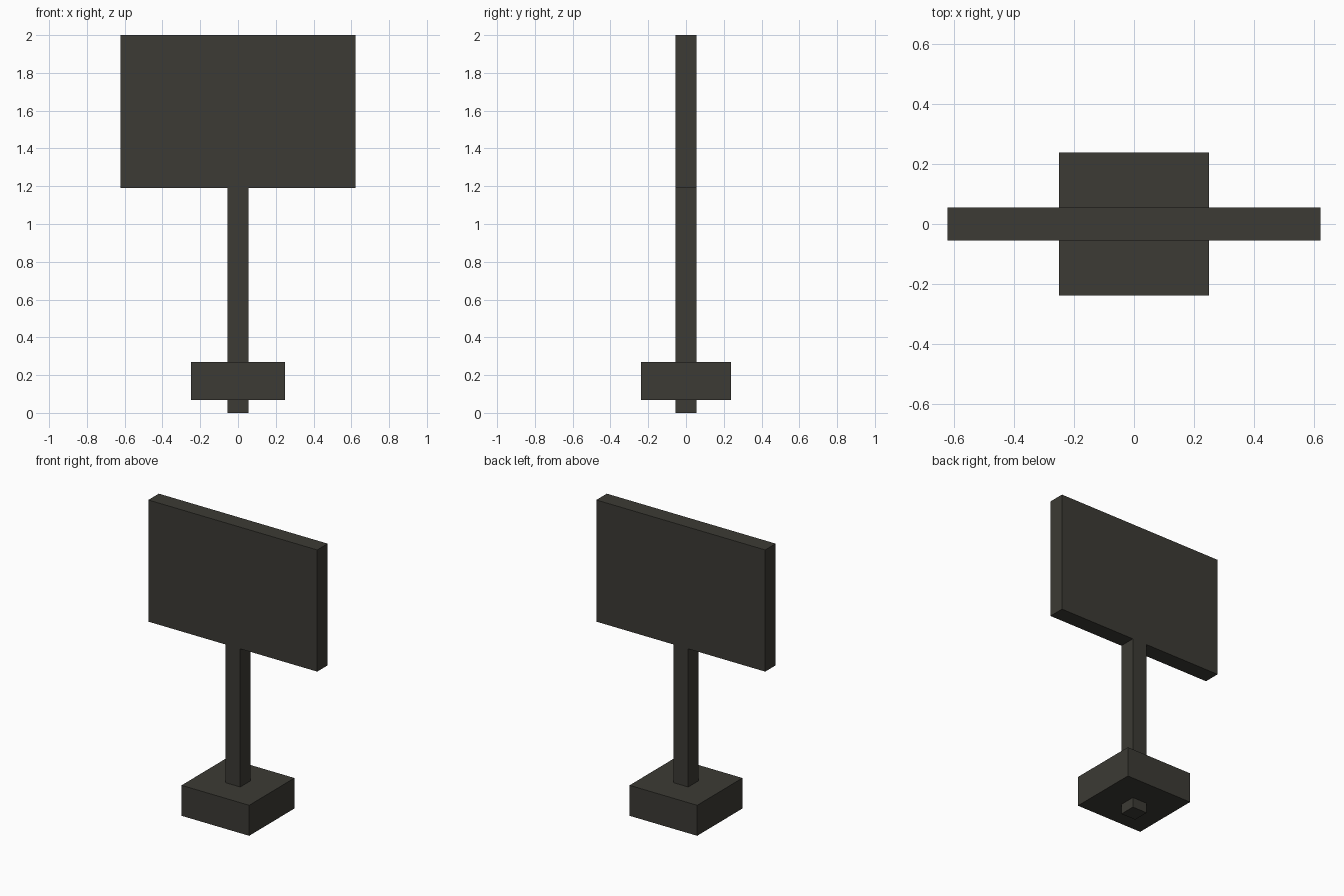
import bpy
import bmesh
from mathutils import Vector

if "Cube" in bpy.data.objects:
    bpy.data.objects.remove(bpy.data.objects["Cube"])

# One dark grey colour for the whole sign
dark_grey = bpy.data.materials.new("dark_grey")
dark_grey.diffuse_color = (0.045, 0.043, 0.035, 1.0)
dark_grey.use_nodes = True
dark_grey.node_tree.nodes["Principled BSDF"].inputs["Base Color"].default_value = dark_grey.diffuse_color


def box(name, half_x, half_y, z_low, z_high):
    """Box centred on the z axis between two heights."""
    bm = bmesh.new()
    bmesh.ops.create_cube(bm, size=1.0)
    bmesh.ops.scale(bm, vec=Vector((2 * half_x, 2 * half_y, z_high - z_low)), verts=bm.verts)
    mesh = bpy.data.meshes.new(name)
    bm.to_mesh(mesh)
    bm.free()
    mesh.materials.append(dark_grey)
    obj = bpy.data.objects.new(name, mesh)
    obj.location.z = (z_low + z_high) / 2
    bpy.context.collection.objects.link(obj)
    return obj


# Sign board, flush with the post front and back
box("sign_board", 0.622, 0.055, 1.19, 2.0)
# Post, passing through the base block to the ground
box("post", 0.055, 0.055, 0.0, 1.19)
# Base block
box("base_block", 0.249, 0.238, 0.067, 0.27)
